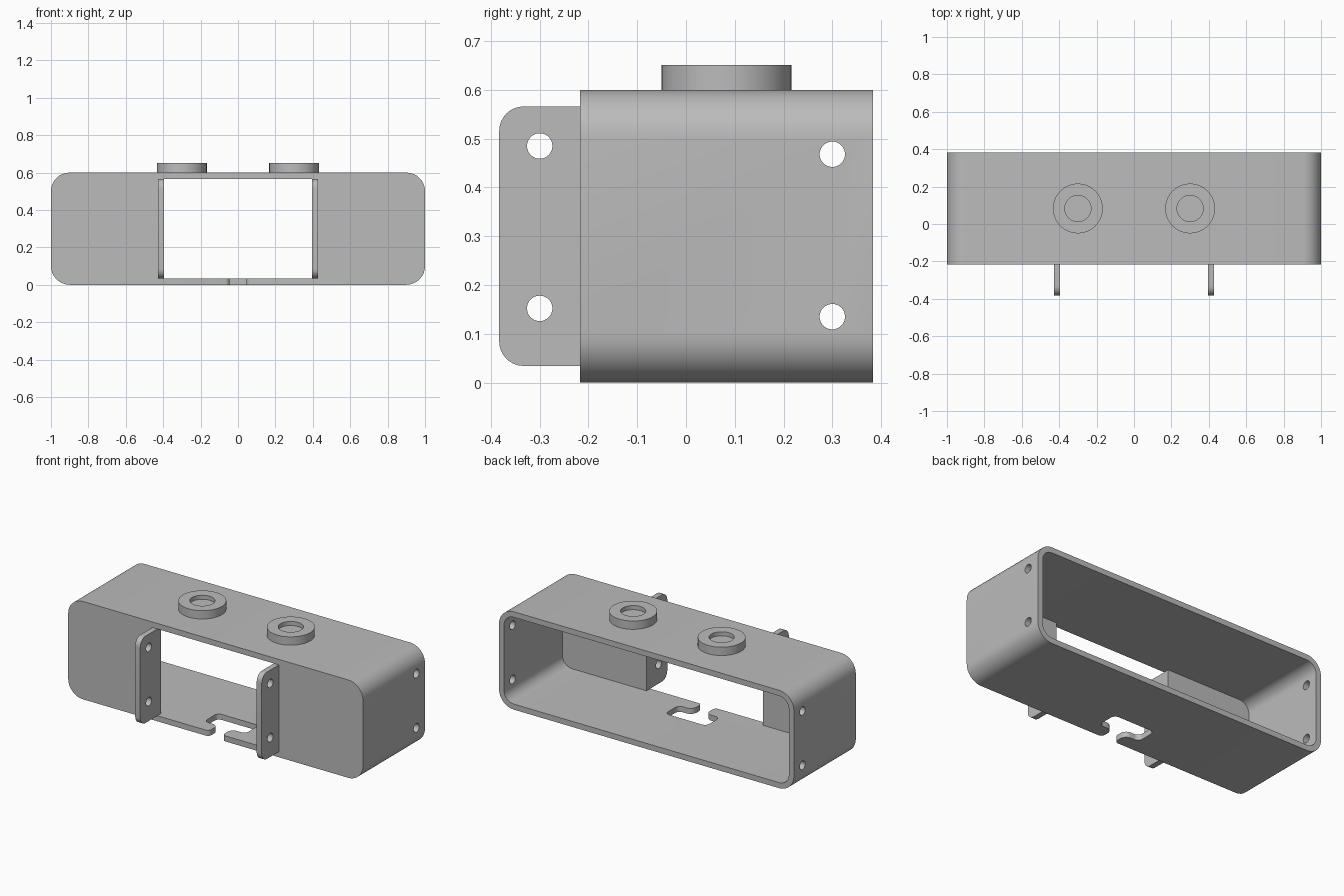
import bpy, bmesh, math
from mathutils import Vector

if "Cube" in bpy.data.objects:
    bpy.data.objects.remove(bpy.data.objects["Cube"], do_unlink=True)

grey = bpy.data.materials.new("plain grey")
grey.use_nodes = True
colour = (0.5, 0.5, 0.5, 1)
grey.diffuse_color = colour
grey.node_tree.nodes["Principled BSDF"].inputs["Base Color"].default_value = colour

WALL = 0.034
FRONT, BACK, HEIGHT = -0.217, 0.383, 0.6
OPEN_X = 0.395
HOLE_R = 0.026


def fillet(corners, steps=8):
    """Round each (u, v, radius) corner of a polygon."""
    out = []
    for i, (u, v, r) in enumerate(corners):
        p = Vector((u, v))
        if r == 0:
            out.append(p)
            continue
        a = (Vector(corners[i - 1][:2]) - p).normalized()
        b = (Vector(corners[(i + 1) % len(corners)][:2]) - p).normalized()
        half = a.angle(b) / 2
        centre = p + (a + b).normalized() * r / math.sin(half)
        start = p + a * r / math.tan(half) - centre
        end = p + b * r / math.tan(half) - centre
        for k in range(steps + 1):
            t = k / steps
            sweep = math.pi - 2 * half
            out.append(centre + (start * math.sin((1 - t) * sweep)
                                 + end * math.sin(t * sweep)) / math.sin(sweep))
    return out


def rect(u0, u1, v0, v1, r=0, r_right=None):
    q = r if r_right is None else r_right
    return fillet([(u0, v0, r), (u1, v0, q), (u1, v1, q), (u0, v1, r)])


def circle(u, v, r, n=48):
    return [Vector((u + r * math.cos(2 * math.pi * k / n),
                    v + r * math.sin(2 * math.pi * k / n))) for k in range(n)]


def prism(name, outline, axis, lo, hi):
    """Extrude an outline along x, y or z."""
    def place(p, w):
        return {"x": (w, p.x, p.y), "y": (p.x, w, p.y), "z": (p.x, p.y, w)}[axis]
    bm = bmesh.new()
    ends = [[bm.verts.new(place(p, w)) for p in outline] for w in (lo, hi)]
    bm.faces.new(ends[0])
    bm.faces.new(ends[1])
    n = len(outline)
    for i in range(n):
        j = (i + 1) % n
        bm.faces.new((ends[0][i], ends[0][j], ends[1][j], ends[1][i]))
    bmesh.ops.recalc_face_normals(bm, faces=bm.faces)
    mesh = bpy.data.meshes.new(name)
    bm.to_mesh(mesh)
    bm.free()
    mesh.materials.append(grey)
    obj = bpy.data.objects.new(name, mesh)
    bpy.context.collection.objects.link(obj)
    return obj


def cut(obj, cutters):
    """Subtract the cutters, then discard them."""
    bpy.ops.object.select_all(action="DESELECT")
    bpy.context.view_layer.objects.active = obj
    obj.select_set(True)
    for c in cutters:
        c.hide_render = True
        mod = obj.modifiers.new("cut", "BOOLEAN")
        mod.operation, mod.solver, mod.object = "DIFFERENCE", "EXACT", c
        bpy.ops.object.modifier_apply(modifier=mod.name)
        bpy.data.objects.remove(c, do_unlink=True)
    bpy.ops.object.shade_smooth_by_angle(angle=math.radians(30))


# Housing: rounded box, open at the back
housing = prism("housing", rect(-1, 1, 0, HEIGHT, 0.1), "y", FRONT, BACK)
cavity = prism("cavity_cutter", rect(-1 + WALL, 1 - WALL, WALL, HEIGHT - WALL, 0.1 - WALL),
               "y", FRONT + WALL, BACK + 0.1)
window = prism("window_cutter", rect(-OPEN_X, OPEN_X, WALL, HEIGHT - WALL),
               "y", FRONT - 0.1, FRONT + 0.1)

# Hooked cable slot in the floor
lip, rear, edge = FRONT + 0.09, FRONT + 0.22, FRONT - 0.0005
side = [(0.1, edge, 0), (0.045, edge, 0.025), (0.045, lip, 0.04),
        (0.14, lip, 0.03), (0.14, rear, 0.03)]
slot = prism("slot_cutter", fillet(side + [(-u, v, r) for u, v, r in reversed(side)]),
             "z", -0.1, WALL + 0.05)

# Screw holes through both end walls
screws = [prism("screw_cutter", circle(0.3, z, HOLE_R), "x", -1.1, 1.1)
          for z in (0.135, 0.468)]
cut(housing, [cavity, window, slot] + screws)

for label, s in (("left", 1), ("right", -1)):
    # Mounting ears beside the front opening
    x0, x1 = sorted((s * OPEN_X, s * (OPEN_X + WALL)))
    ear = prism(label + "_mounting_ear",
                rect(-0.383, FRONT, WALL, HEIGHT - WALL, 0.05, 0), "x", x0, x1)
    cut(ear, [prism("ear_cutter", circle(-0.3, z, HOLE_R), "x", x0 - 0.1, x1 + 0.1)
              for z in (0.152, 0.485)])

    # Round collars with a shallow recess
    collar = prism(label + "_collar", circle(s * 0.3, 0.083, 0.133, 64), "z", HEIGHT, 0.651)
    cut(collar, [prism("recess_cutter", circle(s * 0.3, 0.083, 0.07), "z", 0.626, 0.7)])
